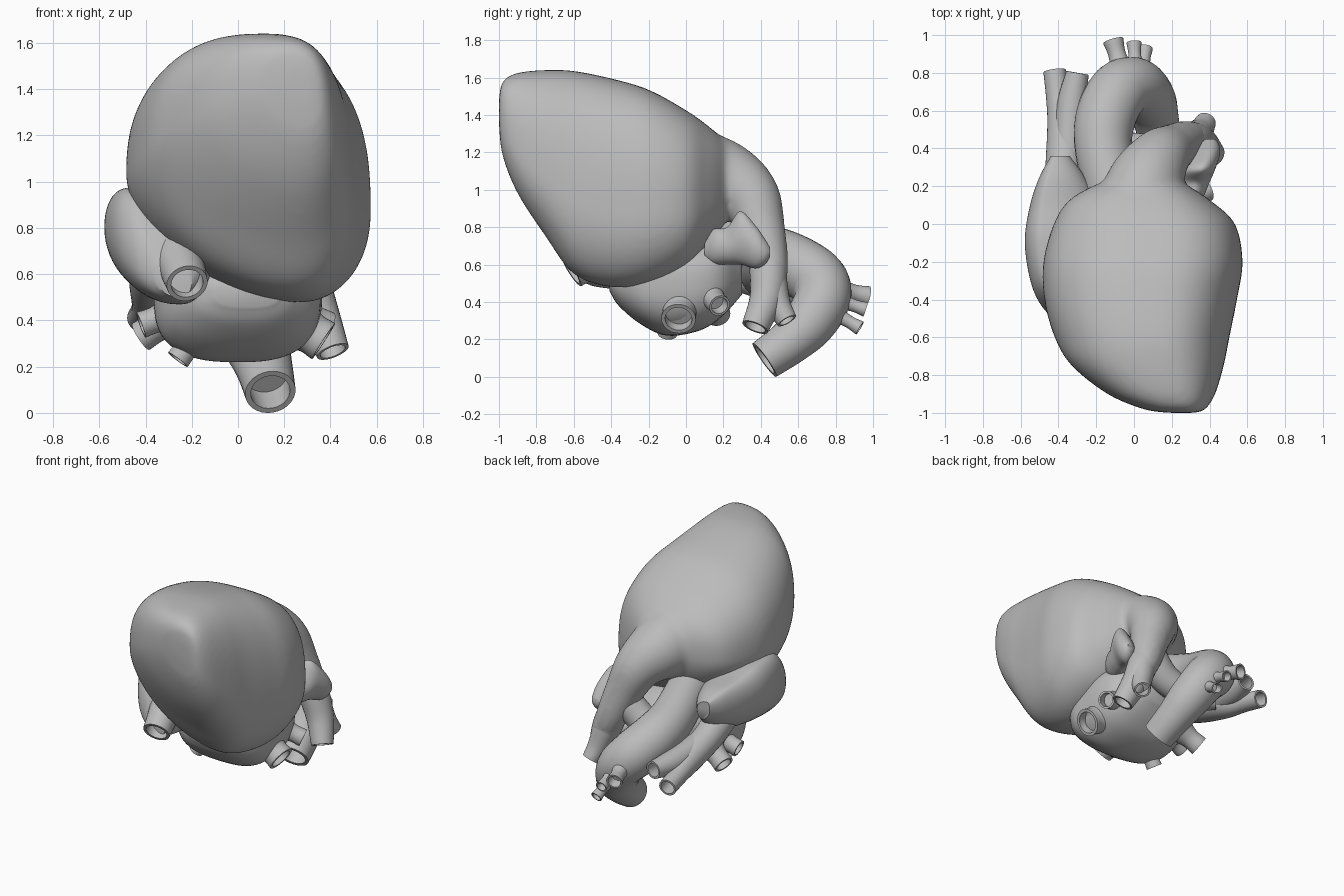
import bpy, bmesh, math
from mathutils import Vector

cube = bpy.data.objects.get("Cube")
if cube:
    bpy.data.objects.remove(cube)

# one plain clay grey for everything
grey = bpy.data.materials.new("clay_grey")
grey.use_nodes = True
COLOUR = (0.5, 0.5, 0.5, 1)
grey.diffuse_color = COLOUR
bsdf = grey.node_tree.nodes["Principled BSDF"]
bsdf.inputs["Base Color"].default_value = COLOUR
bsdf.inputs["Roughness"].default_value = 0.6


def spline(keys, steps):
    """Catmull-Rom samples through rows of numbers."""
    rows = [Vector(k) for k in keys]
    rows = [rows[0] * 2 - rows[1]] + rows + [rows[-1] * 2 - rows[-2]]
    out = []
    for i in range(1, len(rows) - 2):
        a, b, c, d = rows[i - 1:i + 3]
        for s in range(steps):
            t = s / steps
            out.append((b * 2 + (c - a) * t + (a * 2 - b * 5 + c * 4 - d) * t ** 2
                        + (b * 3 - a - c * 3 + d) * t ** 3) / 2)
    return out + [rows[-2]]


def skin(name, rings):
    """Closed, smooth surface through rings of points."""
    bm = bmesh.new()
    loops = [[bm.verts.new(p) for p in ring] for ring in rings]
    n = len(loops[0])
    for a, b in zip(loops, loops[1:]):
        for i in range(n):
            j = (i + 1) % n
            bm.faces.new((a[i], a[j], b[j], b[i]))
    bm.faces.new(loops[0][::-1])
    bm.faces.new(loops[-1])
    bmesh.ops.recalc_face_normals(bm, faces=bm.faces)
    mesh = bpy.data.meshes.new(name)
    bm.to_mesh(mesh)
    bm.free()
    mesh.materials.append(grey)
    obj = bpy.data.objects.new(name, mesh)
    bpy.context.collection.objects.link(obj)
    bpy.ops.object.select_all(action='DESELECT')
    obj.select_set(True)
    bpy.context.view_layer.objects.active = obj
    bpy.ops.object.shade_smooth_by_angle(angle=math.radians(50))
    return obj


def chamber(name, sections, top, bottom, left, right, powers, n=64):
    """Lofts (y, xmin, xmax, zmin, zmax) sections; the four fractions place
    where each section touches its bounds, and the powers set how full the
    upper, lower left and lower right corners are."""
    rings = []
    for y, x0, x1, z0, z1 in spline(sections, 6):
        ring = []
        for i in range(n):
            t = 2 * math.pi * i / n
            c, s = math.cos(t), math.sin(t)
            power = powers[0] if s > 0 else powers[1] if c < 0 else powers[2]
            px = x0 + (x1 - x0) * (top if s > 0 else bottom)
            pz = z0 + (z1 - z0) * (right if c > 0 else left)
            x = px + ((x1 - px) if c > 0 else (px - x0)) * math.copysign(abs(c) ** power, c)
            z = pz + ((z1 - pz) if s > 0 else (pz - z0)) * math.copysign(abs(s) ** power, s)
            ring.append((x, y, z))
        rings.append(ring)
    return skin(name, rings)


def vessel(name, keys, n=28, hollow=True):
    """Tube through (x, y, z, radius) keys with a thick open rim at its end."""
    rows = spline(keys, 8)
    pts = [r.to_3d() for r in rows]
    side = Vector((1, 0.3, 0.2))
    frames = []
    for i, p in enumerate(pts):
        axis = (pts[min(i + 1, len(pts) - 1)] - pts[max(i - 1, 0)]).normalized()
        side = (side - axis * side.dot(axis)).normalized()
        frames.append((p, side.copy(), axis.cross(side), rows[i][3]))

    def ring(frame, scale):
        p, u, v, r = frame
        return [p + (u * math.cos(2 * math.pi * k / n) + v * math.sin(2 * math.pi * k / n)) * r * scale
                for k in range(n)]

    rings = [ring(f, 1) for f in frames]
    if hollow:
        rings += [ring(f, 0.78) for f in frames[:-8:-1]]
    return skin(name, rings)


def blend(body, *others):
    """Fuses solids into one softly blended surface."""
    for obj in (body, *others):
        obj.select_set(True)
    bpy.context.view_layer.objects.active = body
    bpy.ops.object.join()
    remesh = body.modifiers.new("fuse", 'REMESH')
    remesh.mode = 'VOXEL'
    remesh.voxel_size = 0.018
    remesh.use_smooth_shade = True
    soften = body.modifiers.new("soften", 'SMOOTH')
    soften.factor = 0.5
    soften.iterations = 14


# ventricles, tapering to the apex, flowing into the pulmonary trunk
ventricles = chamber("ventricles", [
    (-1.0, .18, .33, 1.34, 1.49), (-.98, .05, .38, 1.18, 1.58), (-.9, -.14, .43, .98, 1.625),
    (-.75, -.33, .475, .75, 1.64), (-.6, -.42, .505, .55, 1.635), (-.4, -.475, .545, .48, 1.595),
    (-.2, -.48, .575, .5, 1.535), (0, -.425, .535, .59, 1.425), (.12, -.35, .41, .71, 1.34),
    (.2, -.22, .29, .81, 1.265), (.25, -.08, .18, .92, 1.18)],
    top=.57, bottom=.72, left=.5, right=.36, powers=(.78, 1.15, .92))
trunk = vessel("pulmonary_trunk", [
    (.02, -.04, 1.1, .26), (.06, .2, 1.05, .215), (.13, .34, .96, .165), (.2, .4, .8, .13),
    (.27, .44, .62, .108), (.32, .45, .5, .09)], hollow=False)
blend(ventricles, trunk)

# pulmonary arteries
vessel("left_pulmonary_artery", [
    (.24, .42, .7, .08), (.29, .44, .58, .1), (.35, .43, .42, .09), (.41, .37, .265, .073)])
vessel("left_pulmonary_fork", [
    (.31, .45, .52, .09), (.35, .49, .39, .07), (.38, .54, .3, .055)])
vessel("right_pulmonary_artery", [
    (.2, .4, .72, .1), (.05, .38, .58, .1), (-.15, .42, .5, .09), (-.28, .52, .48, .07)])

# atria and left auricle
chamber("right_atrium", [
    (-.54, -.35, -.2, .5, .63), (-.47, -.46, -.14, .48, .79), (-.33, -.54, -.1, .47, .95),
    (-.1, -.578, -.1, .5, .97), (.1, -.55, -.18, .55, .93), (.25, -.5, -.26, .63, .9),
    (.36, -.44, -.34, .72, .85)],
    top=.2, bottom=.65, left=.65, right=.5, powers=(.95, .95, .95))
chamber("left_atrium", [
    (-.41, -.1, .18, .46, .58), (-.36, -.2, .25, .38, .64), (-.24, -.31, .34, .28, .7),
    (-.1, -.36, .36, .22, .75), (.08, -.35, .36, .25, .75), (.2, -.28, .31, .33, .72),
    (.3, -.14, .18, .44, .64)],
    top=.5, bottom=.5, left=.5, right=.55, powers=(.8, .75, .75))
chamber("left_auricle", [
    (.1, .22, .33, .62, .74), (.15, .22, .37, .6, .79), (.22, .23, .4, .6, .8),
    (.29, .25, .43, .6, .885), (.37, .3, .455, .58, .81), (.42, .34, .45, .6, .74),
    (.45, .38, .43, .64, .69)],
    top=.6, bottom=.5, left=.5, right=.5, powers=(1.1, 1, 1))

# aorta with its arch branches
vessel("aorta", [
    (-.1, .1, .78, .14), (-.16, .38, .68, .15), (-.15, .56, .61, .16), (-.08, .7, .52, .16),
    (.01, .73, .42, .15), (.08, .66, .29, .14), (.115, .56, .19, .122), (.14, .42, .09, .11)])
for number, (start, end, radius) in enumerate([
        ((-.05, .76, .48), (-.11, .97, .43), .05),
        ((.01, .78, .42), (0, .96, .36), .036),
        ((.04, .76, .36), (.06, .93, .26), .036)], 1):
    a, b = Vector(start), Vector(end)
    vessel(f"arch_branch_{number}", [(*a, radius * 1.6), (*a.lerp(b, .6), radius * .95),
                                     (*b, radius * 1.1)])

# great veins
vessel("upper_vena_cava", [
    (-.35, .02, .68, .11), (-.37, .25, .57, .1), (-.37, .5, .48, .09), (-.4, .66, .44, .065),
    (-.42, .81, .41, .06)])
vessel("upper_vein_fork", [
    (-.35, .35, .53, .085), (-.33, .62, .5, .08), (-.3, .8, .5, .06)])
vessel("lower_vena_cava", [
    (-.29, -.3, .74, .14), (-.25, -.47, .65, .105), (-.22, -.61, .56, .09)])

# pulmonary veins
for name, start, end, radius in [
        ("left_vein_front", (.2, -.03, .42), (.37, -.04, .31), .088),
        ("left_vein_back", (.2, .1, .47), (.39, .18, .38), .056),
        ("right_vein_front", (-.23, .02, .45), (-.42, 0, .38), .055),
        ("right_vein_back", (-.22, .12, .46), (-.42, .17, .33), .065),
        ("lower_vein", (-.15, -.08, .38), (-.26, -.1, .23), .05)]:
    a, b = Vector(start), Vector(end)
    vessel(name, [(*a, radius * 2), (*a.lerp(b, .6), radius * 1.1), (*b, radius * 1.05)])
